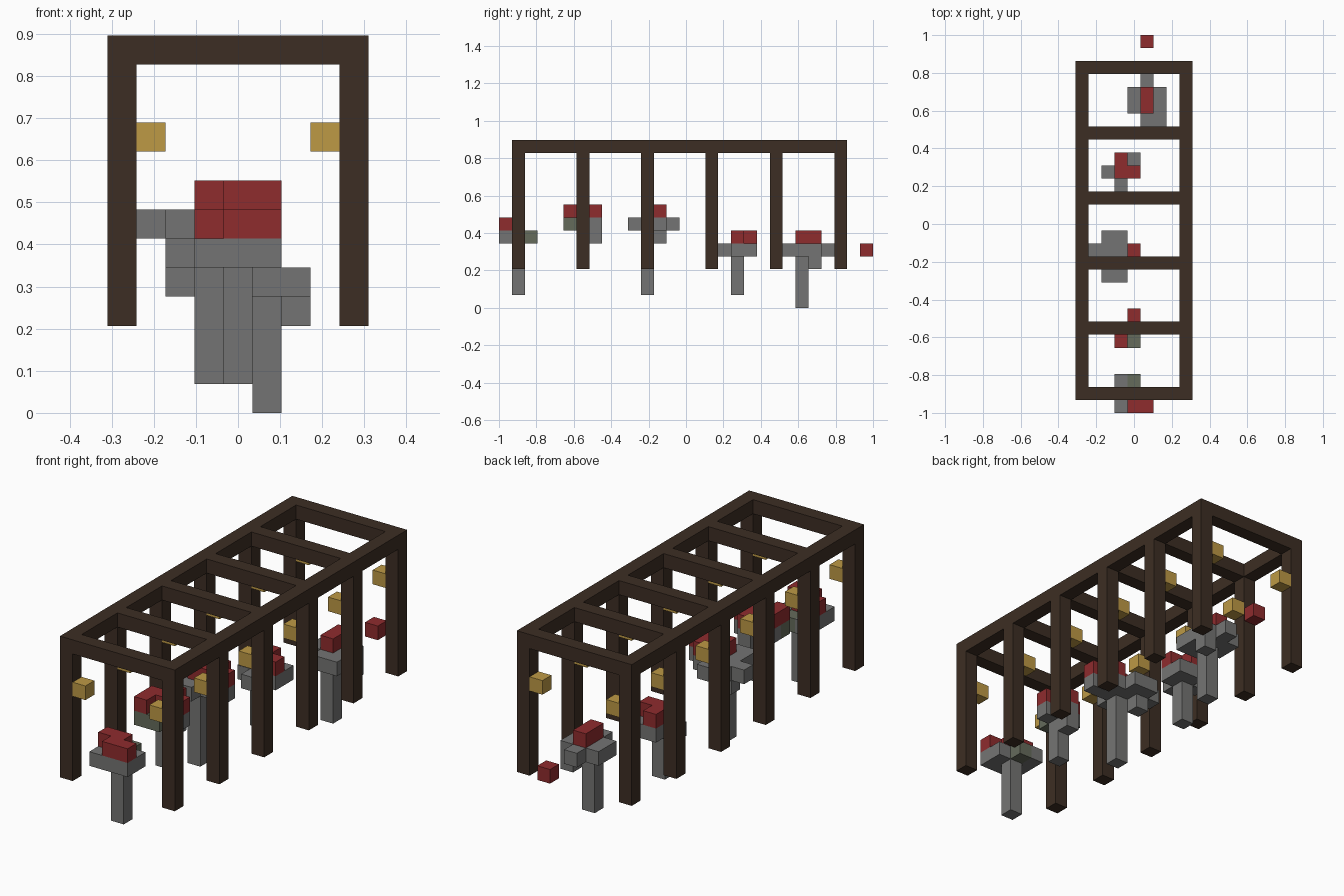
import bpy
import bmesh
from mathutils import Vector

if "Cube" in bpy.data.objects:
    bpy.data.objects.remove(bpy.data.objects["Cube"], do_unlink=True)

UNIT = 2 / 29                                # size of one block
CORNER = Vector((-4.5, -14.5, 0)) * UNIT     # centres the block grid


def material(name, rgb):
    mat = bpy.data.materials.new(name)
    mat.use_nodes = True
    color = (*rgb, 1)
    mat.diffuse_color = color
    mat.node_tree.nodes["Principled BSDF"].inputs["Base Color"].default_value = color
    return mat


wood = material("dark_wood", (.046, .027, .017))
stone = material("grey_stone", (.175, .175, .172))
moss = material("mossy_stone", (.13, .147, .105))
red = material("red_cap", (.275, .025, .027))
gold = material("lantern_gold", (.51, .32, .06))


def blocks(name, mat, boxes):
    """One object made of boxes, each given by grid corner and size in blocks."""
    if not boxes:
        return
    bm = bmesh.new()
    for corner, size in boxes:
        made = bmesh.ops.create_cube(bm, size=1)
        for v in made["verts"]:
            grid = [c + s * (p + .5) for c, s, p in zip(corner, size, v.co)]
            v.co = CORNER + Vector(grid) * UNIT
    mesh = bpy.data.meshes.new(name)
    bm.to_mesh(mesh)
    bm.free()
    mesh.materials.append(mat)
    bpy.context.collection.objects.link(bpy.data.objects.new(name, mesh))


def layer_boxes(rows, key, origin):
    """Merge runs of one letter in each row into boxes; rows run front to back."""
    x, y, z = origin
    boxes = []
    for j, row in enumerate(rows.split()):
        start = None
        for i, letter in enumerate(row + "."):
            if letter == key and start is None:
                start = i
            elif letter != key and start is not None:
                boxes.append(((x + start, y + j, z), (i - start, 1, 1)))
                start = None
    return boxes


# Timber frame: two rails, and at each bay a crossbar, two posts, two lanterns
rails, bars, posts, lanterns = [], [], [], []
bays = range(1, 27, 5)
for x, lamp_x in ((0, 1), (8, 7)):
    rails.append(((x, 1, 12), (1, 26, 1)))
    for y in bays:
        posts.append(((x, y, 3), (1, 1, 9)))
        lanterns.append(((lamp_x, y, 9), (1, 1, 1)))
for y in bays:
    bars.append(((1, y, 12), (7, 1, 1)))
blocks("frame_rails", wood, rails)
blocks("frame_crossbars", wood, bars)
blocks("frame_posts", wood, posts)
blocks("lanterns", gold, lanterns)

# Pedestals: column cell and base height, platform corner,
# platform rows, red top rows, blocks hanging under the platform
pedestals = [
    ((4, 1, 1), (3, 0, 5), "sss sss sm.", ".rr rr. ...", []),
    ((4, 6, 3), (3, 5, 6), "mm. sss .s.", "r.. rrr .r.", [(4, 7)]),
    ((3, 11, 1), (1, 10, 6), ".ss.. .ssss ssss. .ss..", "..... ..rrr ...r. .....", [(2, 12)]),
    ((3, 18, 1), (2, 17, 4), ".s. sss .ss", "... .rr .r.", []),
    ((5, 23, 0), (4, 22, 4), ".ss sss sss .s.", "... .r. .r. ...", [(6, 24)]),
]
for n, (column, origin, platform, top, hanging) in enumerate(pedestals, 1):
    x, y, z = origin
    name = f"pedestal_{n}"
    blocks(name + "_column", stone, [(column, (1, 1, z - column[2]))])
    blocks(name + "_platform", stone, layer_boxes(platform, "s", origin))
    blocks(name + "_moss", moss, layer_boxes(platform, "m", origin))
    blocks(name + "_red_top", red, layer_boxes(top, "r", (x, y, z + 1)))
    blocks(name + "_underside", stone, [((i, j, z - 1), (1, 1, 1)) for i, j in hanging])

# Loose red block behind the frame
blocks("loose_block", red, [((5, 28, 4), (1, 1, 1))])
